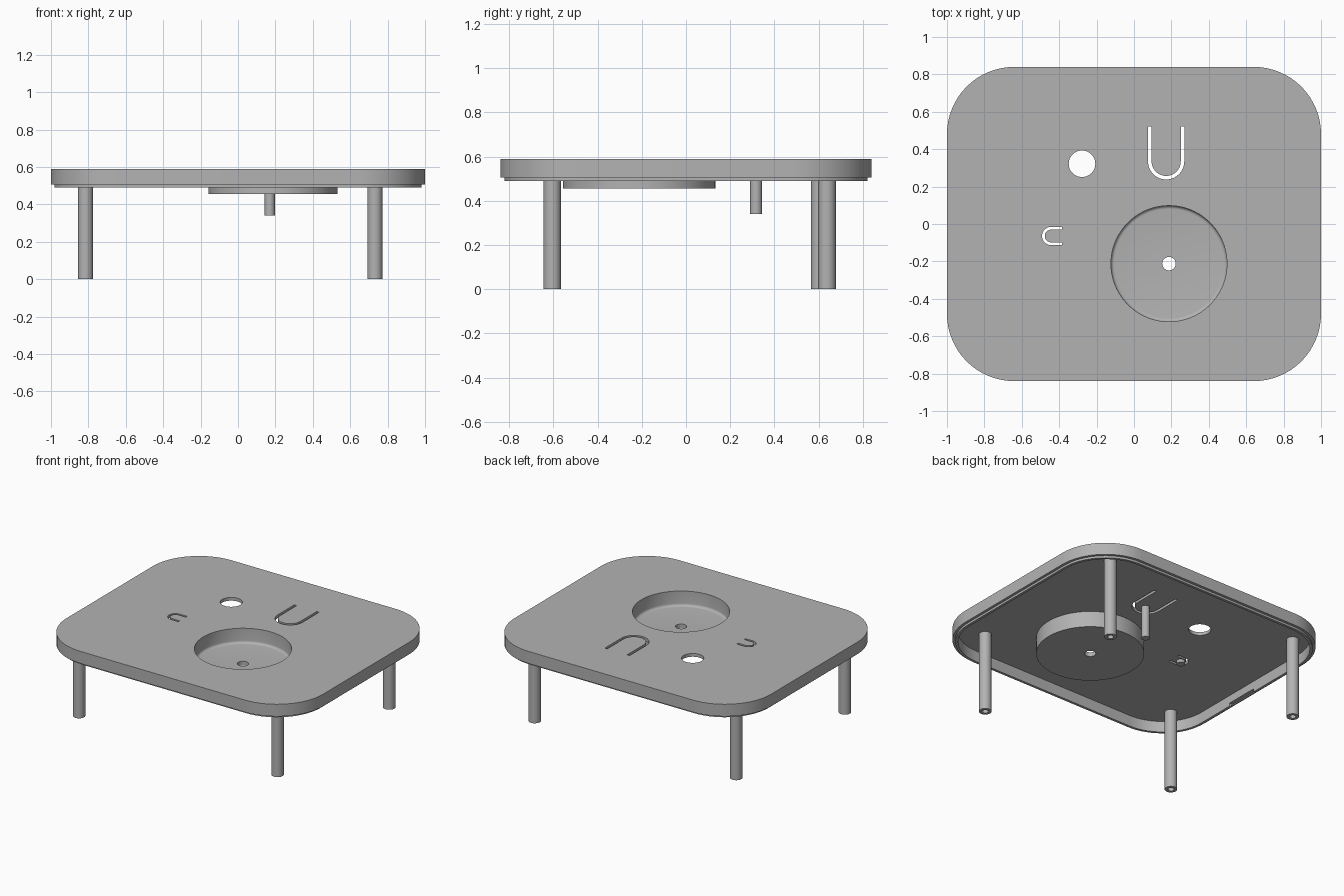
import bpy
import bmesh
from math import cos, sin, pi, radians
from mathutils import Vector, Matrix

cube = bpy.data.objects.get("Cube")
if cube:
    bpy.data.objects.remove(cube, do_unlink=True)

# One flat grey plastic
GREY = (0.45, 0.45, 0.45, 1)
grey = bpy.data.materials.new("grey plastic")
grey.use_nodes = True
grey.diffuse_color = GREY
grey.node_tree.nodes["Principled BSDF"].inputs["Base Color"].default_value = GREY

TOP, UNDER, RIM, LIP = 0.59, 0.567, 0.505, 0.49
HALF_X, HALF_Y, CORNER = 1.0, 0.84, 0.36


def arc(x, y, r, start, end, n):
    return [Vector((x + r * cos(a), y + r * sin(a)))
            for a in (start + (end - start) * i / n for i in range(n + 1))]


def circle(x, y, r, n=48):
    return arc(x, y, r, 0, 2 * pi, n)[:-1]


def rounded_rect(inset):
    """Plate outline, moved inwards by inset."""
    cx, cy = HALF_X - CORNER, HALF_Y - CORNER
    pts = []
    for i, (sx, sy) in enumerate([(1, 1), (-1, 1), (-1, -1), (1, -1)]):
        pts += arc(sx * cx, sy * cy, CORNER - inset, i * pi / 2, (i + 1) * pi / 2, 16)
    return pts


def u_outline(x, y, outer, width, length, turn):
    """U-shaped slot outline, round end at (x, y), opening along +y before the turn."""
    inner = outer - width
    pts = [Vector((-outer, length))] + arc(0, 0, outer, pi, 2 * pi, 20)
    pts += [Vector((outer, length)), Vector((inner, length))]
    pts += arc(0, 0, inner, 2 * pi, pi, 20) + [Vector((-inner, length))]
    spin = Matrix.Rotation(turn, 2)
    return [spin @ p + Vector((x, y)) for p in pts]


def loft(name, rings):
    """Closed solid through (outline, z) rings, capped at the first and last."""
    bm = bmesh.new()
    loops = [[bm.verts.new((p.x, p.y, z)) for p in pts] for pts, z in rings]
    for a, b in zip(loops, loops[1:]):
        for i in range(len(a)):
            j = (i + 1) % len(a)
            bm.faces.new((a[i], a[j], b[j], b[i]))
    bm.faces.new(loops[0])
    bm.faces.new(loops[-1])
    bmesh.ops.recalc_face_normals(bm, faces=bm.faces)
    mesh = bpy.data.meshes.new(name)
    bm.to_mesh(mesh)
    bm.free()
    mesh.materials.append(grey)
    ob = bpy.data.objects.new(name, mesh)
    bpy.context.collection.objects.link(ob)
    return ob


def prism(name, outline, low, high):
    return loft(name, [(outline, low), (outline, high)])


def combine(target, tool, operation):
    """Apply a boolean and drop the tool."""
    bpy.context.view_layer.objects.active = target
    mod = target.modifiers.new("boolean", "BOOLEAN")
    mod.operation, mod.solver, mod.object = operation, "EXACT", tool
    bpy.ops.object.modifier_apply(modifier=mod.name)
    bpy.data.objects.remove(tool, do_unlink=True)


# Hollow lid with a stepped lip around its open underside
lid = loft("lid", [(rounded_rect(0), TOP), (rounded_rect(0), RIM),
                   (rounded_rect(0.018), RIM), (rounded_rect(0.018), LIP),
                   (rounded_rect(0.036), LIP), (rounded_rect(0.036), UNDER)])

# Round dish with a filleted floor
dx, dy, floor, fillet = 0.187, -0.212, 0.485, 0.018
combine(lid, prism("dish_shell", circle(dx, dy, 0.345, 96), 0.455, 0.58), "UNION")
rings = [(circle(dx, dy, 0.31, 96), 0.65)]
for i in range(6):
    a = i / 5 * pi / 2
    rings.append((circle(dx, dy, 0.31 - fillet * (1 - cos(a)), 96),
                  floor + fillet * (1 - sin(a))))
combine(lid, loft("dish_cutter", rings), "DIFFERENCE")

# Through holes and the slots around the two spring tabs
holes = [circle(dx, dy, 0.036), circle(-0.278, 0.322, 0.071),
         u_outline(0.172, 0.335, 0.097, 0.019, 0.185, 0),
         u_outline(-0.443, -0.064, 0.049, 0.015, 0.057, -pi / 2)]
for outline in holes:
    combine(lid, prism("hole_cutter", outline, 0.4, 0.7), "DIFFERENCE")

# Cable notch in the lip
notch = [Vector(p) for p in ((-0.99, -0.2), (-0.93, -0.2), (-0.93, 0.04), (-0.99, 0.04))]
combine(lid, prism("notch_cutter", notch, 0.4, 0.512), "DIFFERENCE")
parts = [lid]

# Legs with a screw hole in each foot
for name, x, y in [("front_right_leg", -0.815, -0.605), ("front_left_leg", 0.732, -0.605),
                   ("back_right_leg", -0.815, 0.605), ("back_left_leg", 0.732, 0.638)]:
    wide, bore = circle(x, y, 0.04, 32), circle(x, y, 0.02, 32)
    parts.append(loft(name, [(wide, 0.575), (wide, 0), (bore, 0), (bore, 0.1)]))

# Pins under the spring tabs
parts.append(prism("long_button_pin", circle(0.17, 0.317, 0.027, 32), 0.34, 0.575))
parts.append(prism("short_button_pin", circle(-0.443, -0.064, 0.028, 32), 0.545, 0.575))

# Smooth the round walls, keep edges sharp
bpy.ops.object.select_all(action="DESELECT")
for ob in parts:
    ob.select_set(True)
bpy.context.view_layer.objects.active = lid
bpy.ops.object.shade_smooth_by_angle(angle=radians(30))
